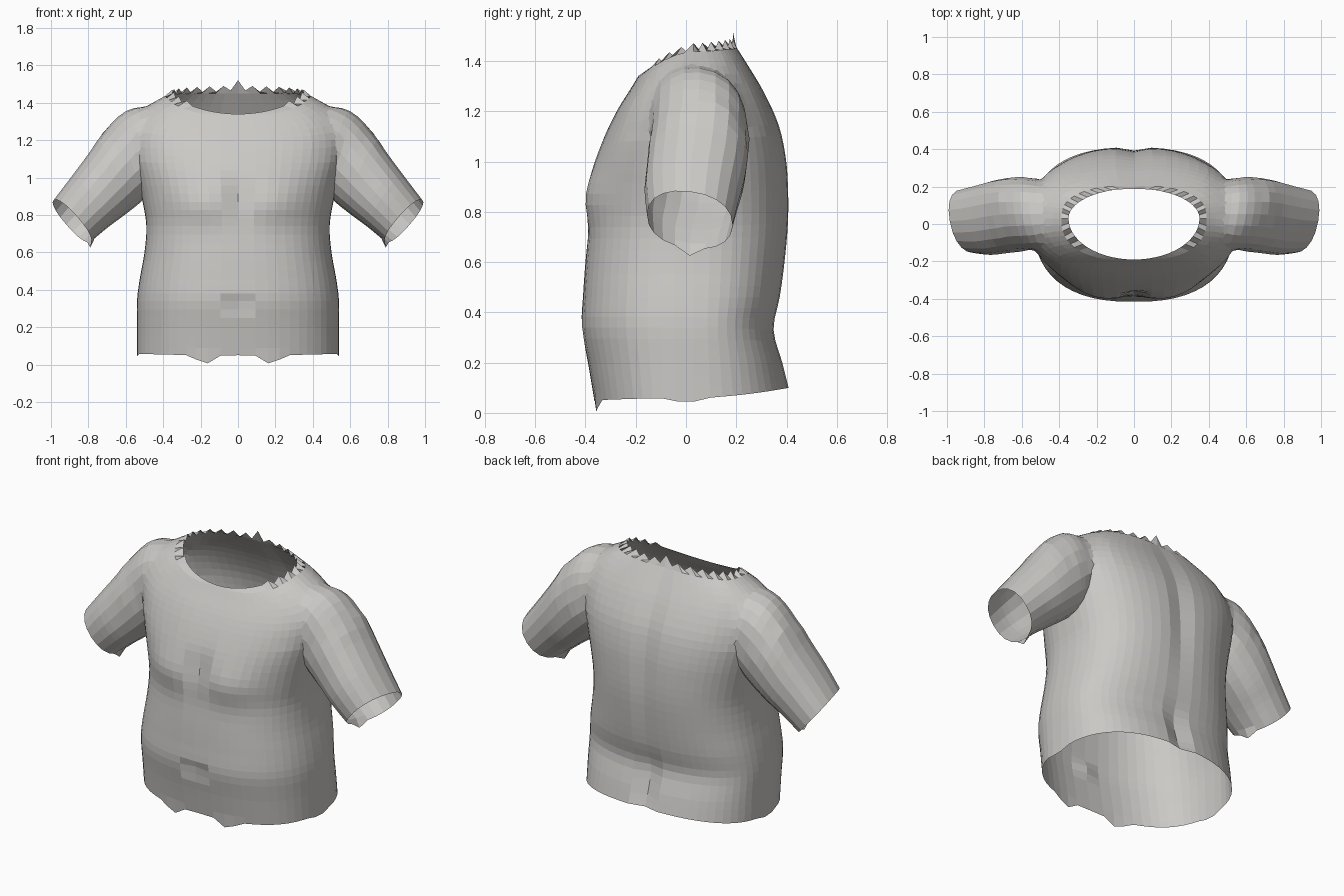
import bpy, bmesh
from math import sin, cos, pi, exp, copysign
from mathutils import Vector

cube = bpy.data.objects.get("Cube")
if cube:
    bpy.data.objects.remove(cube, do_unlink=True)

mat = bpy.data.materials.new("warm grey")
mat.use_nodes = True
grey = (0.6, 0.585, 0.565, 1)
mat.diffuse_color = grey
mat.node_tree.nodes["Principled BSDF"].inputs["Base Color"].default_value = grey


def smooth_rows(rows, steps):
    """Catmull-Rom interpolation through rows of numbers."""
    out = []
    for i in range(len(rows) - 1):
        a, b = rows[max(i - 1, 0)], rows[i]
        c, d = rows[i + 1], rows[min(i + 2, len(rows) - 1)]
        for k in range(steps):
            t = k / steps
            out.append([0.5 * (2 * q + (r - p) * t + (2 * p - 5 * q + 4 * r - s) * t * t
                               + (3 * q - p - 3 * r + s) * t ** 3)
                        for p, q, r, s in zip(a, b, c, d)])
    return out + [list(rows[-1])]


def power(v, p):
    return copysign(abs(v) ** p, v)


def bump(x, z, cx, cz, sx, sz):
    return exp(-((x - cx) / sx) ** 2 - ((z - cz) / sz) ** 2)


def loft(name, rings, cap_centres):
    """Closed solid through rings, with a fan cap at each end."""
    bm = bmesh.new()
    loops = [[bm.verts.new(p) for p in ring] for ring in rings]
    n = len(loops[0])
    for lo, hi in zip(loops, loops[1:]):
        for j in range(n):
            k = (j + 1) % n
            bm.faces.new((lo[j], lo[k], hi[k], hi[j]))
    for loop, centre in zip((loops[0], loops[-1]), cap_centres):
        c = bm.verts.new(centre)
        for j in range(n):
            bm.faces.new((loop[j], loop[(j + 1) % n], c))
    bmesh.ops.recalc_face_normals(bm, faces=bm.faces)
    me = bpy.data.meshes.new(name)
    bm.to_mesh(me)
    bm.free()
    me.materials.append(mat)
    ob = bpy.data.objects.new(name, me)
    bpy.context.collection.objects.link(ob)
    return ob


# Torso rows: half width, front y, back y, front z, side z, back z
torso_rows = [
    (0.54, -0.365, 0.41, 0.05, 0.06, 0.10),
    (0.54, -0.39, 0.385, 0.20, 0.20, 0.20),
    (0.54, -0.415, 0.35, 0.34, 0.34, 0.33),
    (0.525, -0.41, 0.375, 0.46, 0.46, 0.46),
    (0.50, -0.40, 0.395, 0.60, 0.60, 0.60),
    (0.49, -0.385, 0.41, 0.74, 0.74, 0.76),
    (0.51, -0.375, 0.41, 0.87, 0.87, 0.90),
    (0.54, -0.36, 0.40, 1.00, 1.00, 1.02),
    (0.57, -0.32, 0.37, 1.11, 1.13, 1.15),
    (0.57, -0.27, 0.31, 1.21, 1.26, 1.28),
    (0.49, -0.22, 0.25, 1.29, 1.38, 1.38),
    (0.35, -0.19, 0.19, 1.34, 1.455, 1.475)]
SEG = 56


def torso_ring(row, first, last):
    w, yf, yb, zf, zs, zb = row
    ring = []
    for j in range(SEG):
        a = 2 * pi * j / SEG
        c, s = cos(a), sin(a)
        p = 1.0 if last else 0.8
        x = w * power(c, p)
        mid = 0.03
        y = mid + (yb - mid if s > 0 else mid - yf) * power(s, p)
        z = zs + ((zb if s > 0 else zf) - zs) * abs(s) ** 1.4
        ax = abs(x)
        if s < 0:
            # Chest muscles, breastbone cleft and navel
            y -= 0.035 * bump(ax, z, 0.2, 0.86, 0.17, 0.11) * -s
            y += 0.02 * bump(x, z, 0, 0.9, 0.035, 0.1)
            y += 0.03 * bump(x, z, 0, 0.32, 0.035, 0.03)
        else:
            # Spine groove and the fold above the seat
            y -= 0.022 * bump(x, z, 0, 0.95, 0.06, 0.4)
            y -= 0.035 * bump(x, z, 0, 0.2, 0.025, 0.15)
        if first:
            # Ragged hem
            z -= 0.05 * bump(ax, y, 0.18, -0.35, 0.05, 0.1)
            z -= 0.02 * bump(ax, y, 0.54, 0, 0.1, 0.06)
        if last:
            # Ragged collar with a tab at the nape
            z += 0.015 * (-1) ** j * (s > -0.7)
            z += 0.03 * bump(x, y, 0, 0.19, 0.03, 0.1)
        ring.append((x, y, z))
    return ring


rows = smooth_rows(torso_rows, 3)
neck, hem = Vector((0, 0, 1.40)), Vector((0, 0, 0.10))
torso = loft("torso_shell",
             [torso_ring(r, i == 0, i == len(rows) - 1) for i, r in enumerate(rows)],
             (hem, neck))

# Sleeve rows: upper x, upper z, lower x, lower z, front y, back y
sleeve_rows = [
    (0.40, 1.36, 0.38, 1.05, -0.11, 0.21),
    (0.56, 1.385, 0.45, 0.94, -0.14, 0.25),
    (0.68, 1.30, 0.53, 0.86, -0.145, 0.25),
    (0.79, 1.14, 0.62, 0.79, -0.155, 0.235),
    (0.89, 1.005, 0.70, 0.73, -0.165, 0.21),
    (0.985, 0.88, 0.79, 0.655, -0.155, 0.185)]
ARM_SEG = 20


def sleeve_ring(row, side, last):
    ux, uz, lx, lz, yf, yb = row
    ring = []
    for j in range(ARM_SEG):
        a = 2 * pi * j / ARM_SEG
        u, v = power(cos(a), 0.9), power(sin(a), 0.9)
        x = (ux + lx) / 2 + u * (ux - lx) / 2 + 0.03 * v
        y = (yf + yb) / 2 + v * (yb - yf) / 2
        z = (uz + lz) / 2 + u * (uz - lz) / 2 - 0.02 * v
        if last:
            z -= 0.03 * (j == ARM_SEG // 2)
        ring.append((side * x, y, z))
    return ring


# Join both sleeves to the torso
centres = [neck, hem]
for side, label in ((1, "left"), (-1, "right")):
    rs = smooth_rows(sleeve_rows, 3)
    cuff = Vector((side * 0.88, 0.015, 0.77))
    centres.append(cuff)
    arm = loft(label + "_sleeve_helper",
               [sleeve_ring(r, side, i == len(rs) - 1) for i, r in enumerate(rs)],
               ((side * 0.39, 0.05, 1.2), cuff))
    arm.hide_render = True
    mod = torso.modifiers.new("join_" + label, "BOOLEAN")
    mod.operation = "UNION"
    mod.solver = "EXACT"
    mod.object = arm
    bpy.context.view_layer.objects.active = torso
    bpy.ops.object.modifier_apply(modifier=mod.name)
    bpy.data.objects.remove(arm, do_unlink=True)

# Open the neck, hem and cuffs by removing the fan caps
bm = bmesh.new()
bm.from_mesh(torso.data)
caps = [v for v in bm.verts if any((v.co - c).length < 0.004 for c in centres)]
bmesh.ops.delete(bm, geom=caps, context="VERTS")

# Soften the seams where the sleeves meet the shoulders
seam = [v for v in bm.verts if 0.40 < abs(v.co.x) < 0.72 and v.co.z > 1.1]
for _ in range(4):
    bmesh.ops.smooth_vert(bm, verts=seam, factor=0.4,
                          use_axis_x=True, use_axis_y=True, use_axis_z=True)
bm.to_mesh(torso.data)
bm.free()
